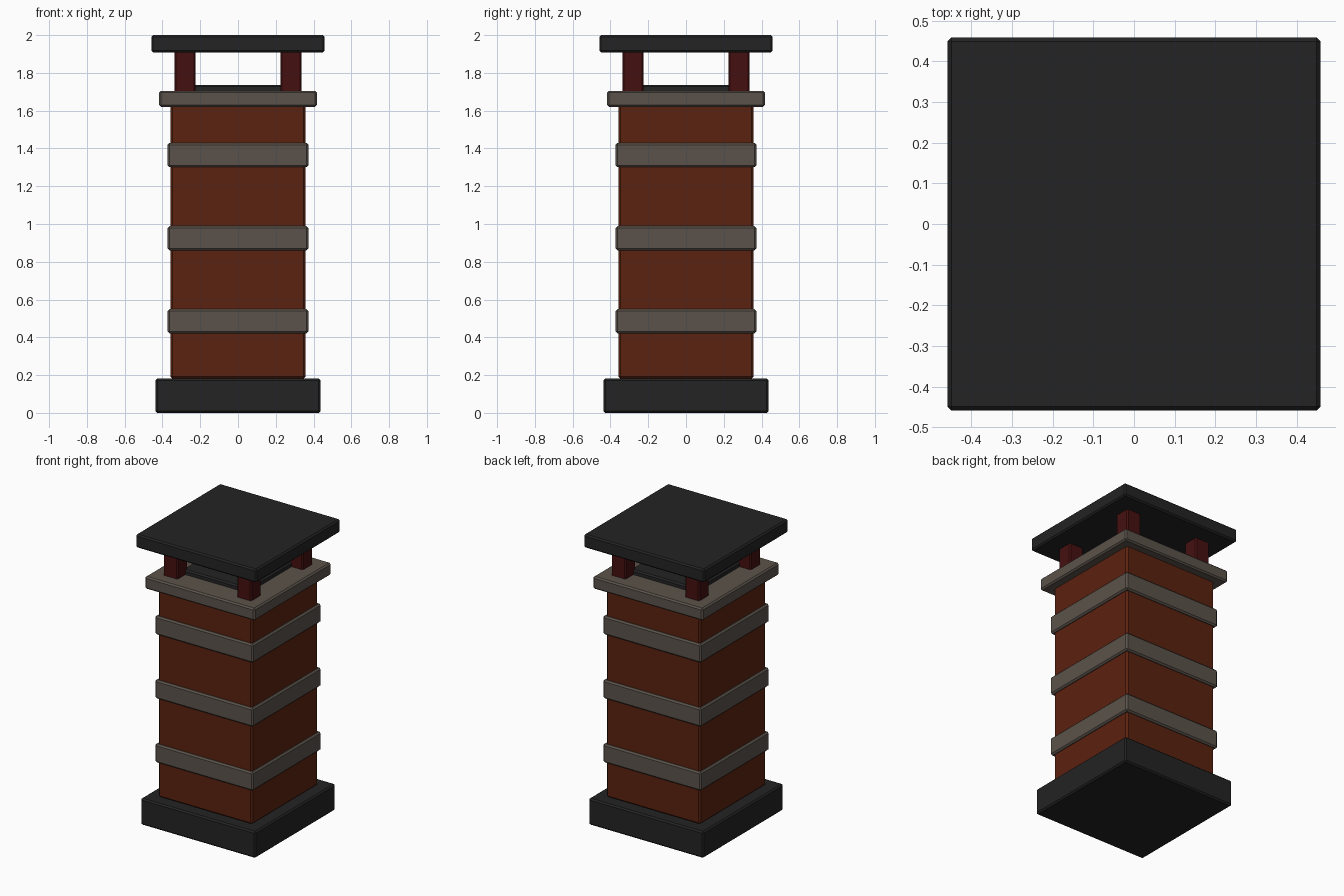
import bpy
import bmesh

cube = bpy.data.objects.get("Cube")
if cube:
    bpy.data.objects.remove(cube, do_unlink=True)


def material(name, rgb):
    mat = bpy.data.materials.new(name)
    mat.use_nodes = True
    mat.diffuse_color = (*rgb, 1)
    mat.node_tree.nodes["Principled BSDF"].inputs["Base Color"].default_value = (*rgb, 1)
    return mat


brick = material("brick red", (0.105, 0.016, 0.005))
stone = material("grey stone", (0.105, 0.086, 0.07))
charcoal = material("charcoal", (0.017, 0.017, 0.017))
maroon = material("dark maroon", (0.06, 0.005, 0.005))


def block(name, half, bottom, top, mat, x=0, y=0, bevel=0.01):
    """Square block with narrow chamfered edges."""
    bm = bmesh.new()
    bmesh.ops.create_cube(bm, size=1)
    bmesh.ops.scale(bm, vec=(2 * half, 2 * half, top - bottom), verts=bm.verts)
    bmesh.ops.bevel(bm, geom=bm.edges[:], offset=bevel, segments=1, affect="EDGES")
    mesh = bpy.data.meshes.new(name)
    bm.to_mesh(mesh)
    bm.free()
    mesh.materials.append(mat)
    obj = bpy.data.objects.new(name, mesh)
    obj.location = (x, y, (bottom + top) / 2)
    bpy.context.collection.objects.link(obj)
    return obj


# Plinth and brick shaft
block("base", 0.437, 0, 0.182, charcoal)
block("brick_shaft", 0.358, 0.18, 1.64, brick, bevel=0.012)

# Stone bands around the shaft
for i in range(3):
    z = 0.421 + 0.44 * i
    block(f"stone_band_{i + 1}", 0.373, z, z + 0.128, stone)

# Stone crown with the dark flue slab
block("stone_crown", 0.418, 1.62, 1.705, stone)
block("flue_slab", 0.25, 1.66, 1.737, charcoal)

# Corner posts carrying the roof slab
for side, x in (("right", -0.28), ("left", 0.28)):
    for end, y in (("front", -0.28), ("back", 0.28)):
        block(f"{end}_{side}_post", 0.055, 1.695, 1.92, maroon, x, y, 0.008)
block("roof_slab", 0.459, 1.908, 2.0, charcoal)
